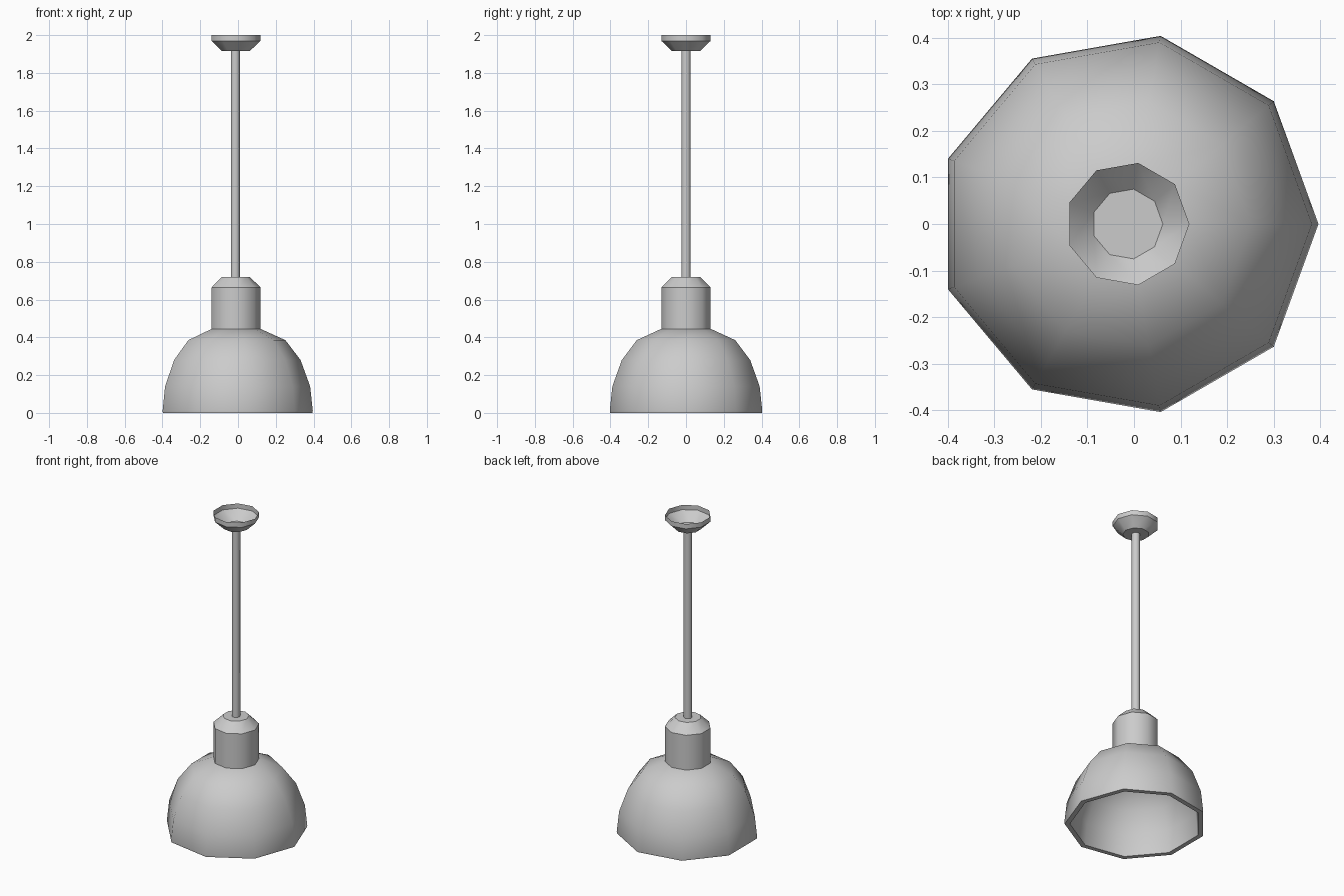
import bpy
import bmesh
import math

SIDES = 9
AXIS_X = -0.014

old = bpy.data.objects.get("Cube")
if old:
    bpy.data.objects.remove(old, do_unlink=True)

# One plain grey finish for the whole lamp
grey = bpy.data.materials.new("light_grey")
grey.use_nodes = True
colour = (0.6, 0.6, 0.6, 1)
grey.diffuse_color = colour
grey.node_tree.nodes["Principled BSDF"].inputs["Base Color"].default_value = colour


def turned(name, profile, cap_start=True, cap_end=True):
    """Turn a (radius, height) profile around the lamp's axis."""
    bm = bmesh.new()
    rings = []
    for radius, z in profile:
        angles = [math.tau * i / SIDES for i in range(SIDES)]
        rings.append([bm.verts.new((radius * math.cos(a), radius * math.sin(a), z))
                      for a in angles])
    for low, high in zip(rings, rings[1:]):
        for i in range(SIDES):
            j = (i + 1) % SIDES
            bm.faces.new((low[i], low[j], high[j], high[i]))
    if cap_start:
        bm.faces.new(rings[0][::-1])
    if cap_end:
        bm.faces.new(rings[-1])
    mesh = bpy.data.meshes.new(name)
    bm.to_mesh(mesh)
    bm.free()
    mesh.materials.append(grey)
    obj = bpy.data.objects.new(name, mesh)
    obj.location.x = AXIS_X
    bpy.context.collection.objects.link(obj)
    bpy.ops.object.select_all(action='DESELECT')
    obj.select_set(True)
    bpy.context.view_layer.objects.active = obj
    bpy.ops.object.shade_smooth_by_angle(angle=math.radians(42))
    return obj


# Domed shade: inner shell down to the rim, then the outer shell up
outer = [(0.41, 0.01), (0.396, 0.14), (0.345, 0.28), (0.265, 0.385), (0.133, 0.445)]
inner = [(0.12, 0.415), (0.243, 0.36), (0.316, 0.265), (0.365, 0.135), (0.378, 0.0)]
turned("shade", inner + [(0.408, 0.0)] + outer)

# Lamp holder above the shade, with a chamfered top
turned("lamp_holder", [(0.133, 0.445), (0.133, 0.665), (0.076, 0.72)])

# Hanging rod
turned("rod", [(0.025, 0.72), (0.025, 1.915)])

# Open ceiling cup
turned("ceiling_cup", [(0.076, 1.915), (0.133, 1.97), (0.133, 2.0)], cap_end=False)
